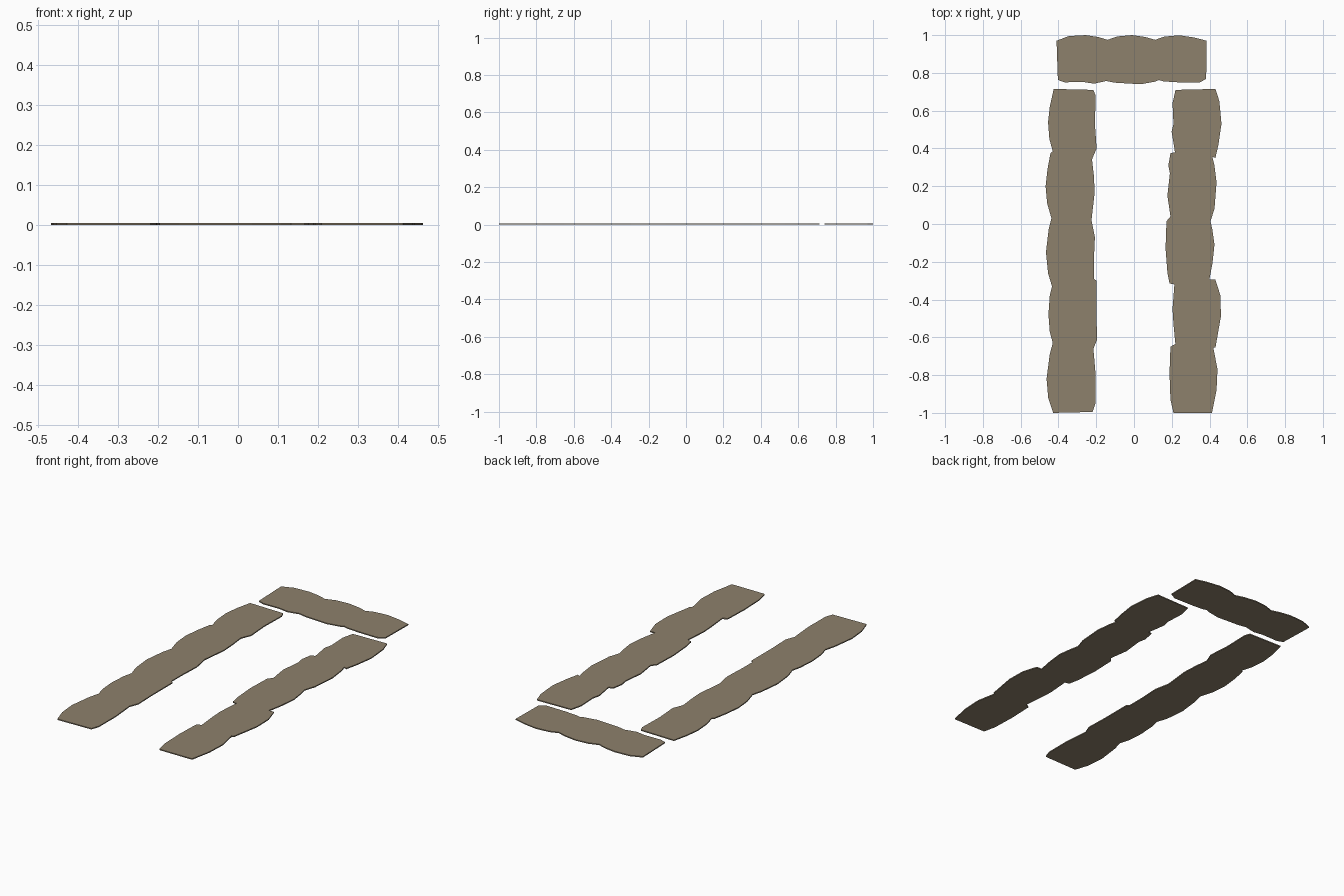
import bpy, bmesh

THICK = 0.006

mat = bpy.data.materials.new("stone_brown")
mat.diffuse_color = (0.27, 0.22, 0.15, 1)


def slab(name, outline):
    """Thin flat-shaded slab extruded from a closed outline."""
    bm = bmesh.new()
    face = bm.faces.new([bm.verts.new((x, y, 0)) for x, y in outline])
    ext = bmesh.ops.extrude_face_region(bm, geom=[face], use_keep_orig=True)
    top = [v for v in ext["geom"] if isinstance(v, bmesh.types.BMVert)]
    bmesh.ops.translate(bm, verts=top, vec=(0, 0, THICK))
    bmesh.ops.recalc_face_normals(bm, faces=bm.faces)
    me = bpy.data.meshes.new(name)
    bm.to_mesh(me)
    bm.free()
    me.materials.append(mat)
    ob = bpy.data.objects.new(name, me)
    bpy.context.collection.objects.link(ob)


# Left path: outer edge going down, inner edge going down
outer = [(-.425, .715), (-.446, .62), (-.455, .54), (-.448, .45), (-.430, .385),
         (-.442, .375), (-.458, .29), (-.468, .20), (-.460, .11), (-.437, .03),
         (-.452, -.03), (-.466, -.15), (-.455, -.26), (-.434, -.33),
         (-.446, -.38), (-.453, -.48), (-.446, -.57), (-.430, -.63),
         (-.446, -.69), (-.463, -.82), (-.454, -.92), (-.428, -1)]
inner = [(-.215, .71), (-.203, .68), (-.207, .53), (-.198, .40), (-.217, .355),
         (-.222, .34), (-.213, .26), (-.208, .17), (-.225, .02), (-.207, -.07),
         (-.213, -.20), (-.213, -.29), (-.199, -.30), (-.199, -.49),
         (-.195, -.61), (-.215, -.66), (-.203, -.80), (-.204, -.95), (-.219, -.995)]
slab("left_stone_path", outer + inner[::-1])

# Right path
inner = [(.220, .71), (.204, .64), (.209, .53), (.199, .49), (.217, .38),
         (.193, .375), (.182, .31), (.190, .27), (.177, .15), (.193, .04),
         (.172, .015), (.167, -.13), (.177, -.26), (.188, -.315), (.214, -.32),
         (.204, -.45), (.209, -.53), (.219, -.635), (.193, -.65),
         (.188, -.79), (.193, -.93), (.209, -1)]
outer = [(.431, .715), (.452, .65), (.463, .53), (.447, .42), (.431, .35),
         (.415, .355), (.426, .31), (.437, .22), (.426, .08), (.405, .015),
         (.415, -.03), (.426, -.11), (.415, -.21), (.399, -.295), (.431, -.295),
         (.458, -.38), (.460, -.49), (.431, -.655), (.420, -.655),
         (.442, -.77), (.437, -.88), (.413, -1)]
slab("right_stone_path", inner + outer[::-1])

# Cross path at the back
back = [(-.410, .97), (-.345, .995), (-.255, 1), (-.190, .99), (-.140, .975),
        (-.087, .993), (-.010, 1), (.060, .99), (.112, .975), (.160, .992),
        (.240, .999), (.320, .987), (.385, .970)]
front = [(-.403, .763), (-.368, .75), (-.270, .752), (-.212, .743), (-.147, .757),
         (-.100, .748), (.035, .740), (.108, .753), (.133, .762), (.155, .755),
         (.235, .750), (.345, .748), (.382, .768)]
slab("back_stone_path", back + front[::-1])
